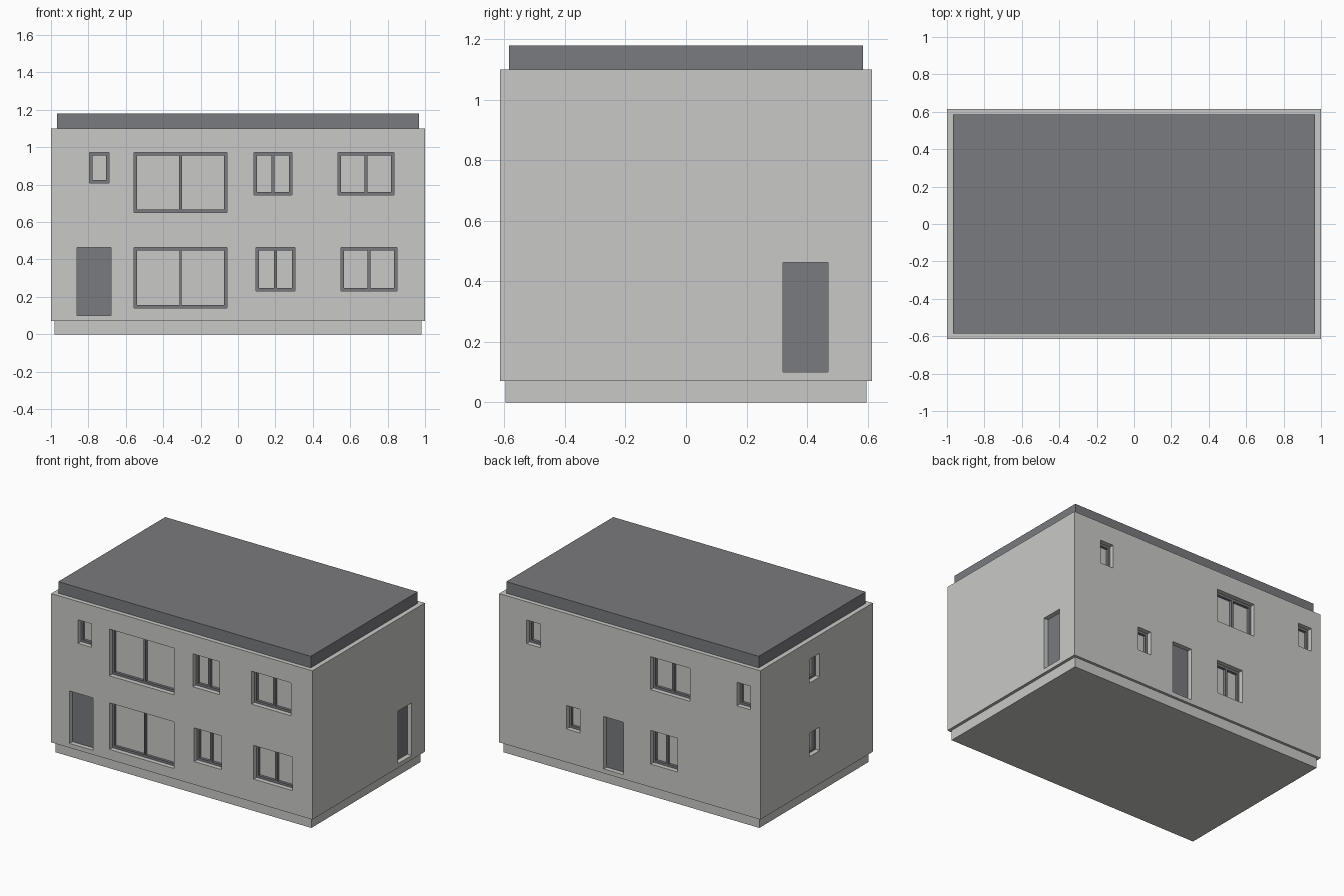
import bpy, bmesh
from mathutils import Vector, Matrix

if "Cube" in bpy.data.objects:
    bpy.data.objects.remove(bpy.data.objects["Cube"], do_unlink=True)

HX, HY = 1.0, 0.615          # half width and depth of the walls
RECESS = 0.05                # depth of the openings
FRAME = 0.016                # width of the window frame bars


def material(name, r, g, b):
    m = bpy.data.materials.new(name)
    m.use_nodes = True
    m.diffuse_color = (r, g, b, 1)
    m.node_tree.nodes["Principled BSDF"].inputs["Base Color"].default_value = (r, g, b, 1)
    return m


light_grey = material("light grey plaster", 0.584, 0.584, 0.571)
dark_grey = material("dark slate grey", 0.193, 0.197, 0.209)


def add_box(bm, lo, hi):
    lo, hi = Vector(lo), Vector(hi)
    size = Vector([abs(c) for c in hi - lo])
    bmesh.ops.create_cube(bm, size=1, matrix=Matrix.Translation((lo + hi) / 2) @ Matrix.Diagonal(size.to_4d()))


def make_object(name, bm, mat):
    mesh = bpy.data.meshes.new(name)
    bm.to_mesh(mesh)
    bm.free()
    mesh.materials.append(mat)
    obj = bpy.data.objects.new(name, mesh)
    bpy.context.collection.objects.link(obj)
    return obj


def simple_box(name, lo, hi, mat):
    bm = bmesh.new()
    add_box(bm, lo, hi)
    return make_object(name, bm, mat)


def on_wall(side, u, depth, z):
    """Point at position u along a wall, sunk by depth, at height z."""
    return {"front": (u, depth - HY, z), "back": (u, HY - depth, z),
            "right": (HX - depth, u, z), "left": (depth - HX, u, z)}[side]


def wall_box(bm, side, u0, u1, z0, z1, d0, d1):
    add_box(bm, on_wall(side, u0, d0, z0), on_wall(side, u1, d1, z1))


# Openings: side, start, end, bottom, top, width of the middle bar (0 for none)
UP, DOWN = 0.973, 0.463
windows = [
    ("front", -0.795, -0.69, 0.81, UP, 0),
    ("front", -0.555, -0.06, 0.65, UP, FRAME),
    ("front", 0.085, 0.29, 0.745, UP, FRAME),
    ("front", 0.535, 0.835, 0.745, UP, FRAME),
    ("front", -0.555, -0.06, 0.14, DOWN, 0.01),
    ("front", 0.095, 0.305, 0.23, DOWN, FRAME),
    ("front", 0.55, 0.85, 0.23, DOWN, FRAME),
    ("back", 0.685, 0.79, 0.81, UP, 0),
    ("back", -0.46, -0.16, 0.745, UP, FRAME),
    ("back", -0.925, -0.82, 0.81, UP, 0),
    ("back", 0.38, 0.485, 0.3, DOWN, 0),
    ("back", -0.365, -0.16, 0.23, DOWN, FRAME),
    ("left", -0.035, 0.075, 0.81, UP, 0),
    ("left", -0.035, 0.075, 0.3, DOWN, 0),
]
doors = [("front", -0.86, -0.68, 0.1, DOWN),
         ("back", 0.05, 0.2, 0.1, DOWN),
         ("right", 0.32, 0.47, 0.1, DOWN)]

# Main masses
simple_box("plinth", (-0.98, -0.597, 0), (0.98, 0.597, 0.07), light_grey)
walls = simple_box("walls", (-HX, -HY, 0.07), (HX, HY, 1.1), light_grey)
simple_box("flat_roof", (-0.967, -0.585, 1.1), (0.967, 0.585, 1.18), dark_grey)

# Cut the recesses out of the walls
bm = bmesh.new()
for opening in windows + doors:
    wall_box(bm, *opening[:5], -0.05, RECESS)
cutter = make_object("opening_cutter", bm, light_grey)
cutter.hide_render = True
cut = walls.modifiers.new("openings", "BOOLEAN")
cut.operation, cut.solver, cut.object = "DIFFERENCE", "EXACT", cutter
bpy.context.view_layer.objects.active = walls
bpy.ops.object.modifier_apply(modifier=cut.name)
bpy.data.objects.remove(cutter, do_unlink=True)

# Window frames with middle bars
for i, (side, a, b, z0, z1, bar) in enumerate(windows, 1):
    bm = bmesh.new()
    depth = (RECESS - 0.018, RECESS)
    for u in (a, b - FRAME):
        wall_box(bm, side, u, u + FRAME, z0, z1, *depth)
    for z in (z0, z1 - FRAME):
        wall_box(bm, side, a + FRAME, b - FRAME, z, z + FRAME, *depth)
    if bar:
        mid = (a + b) / 2
        wall_box(bm, side, mid - bar / 2, mid + bar / 2, z0 + FRAME, z1 - FRAME, *depth)
    make_object(f"{side}_window_frame_{i}", bm, dark_grey)

# Door leaves
for side, a, b, z0, z1 in doors:
    bm = bmesh.new()
    wall_box(bm, side, a, b, z0, z1, RECESS - 0.018, RECESS)
    make_object(f"{side}_door", bm, dark_grey)
